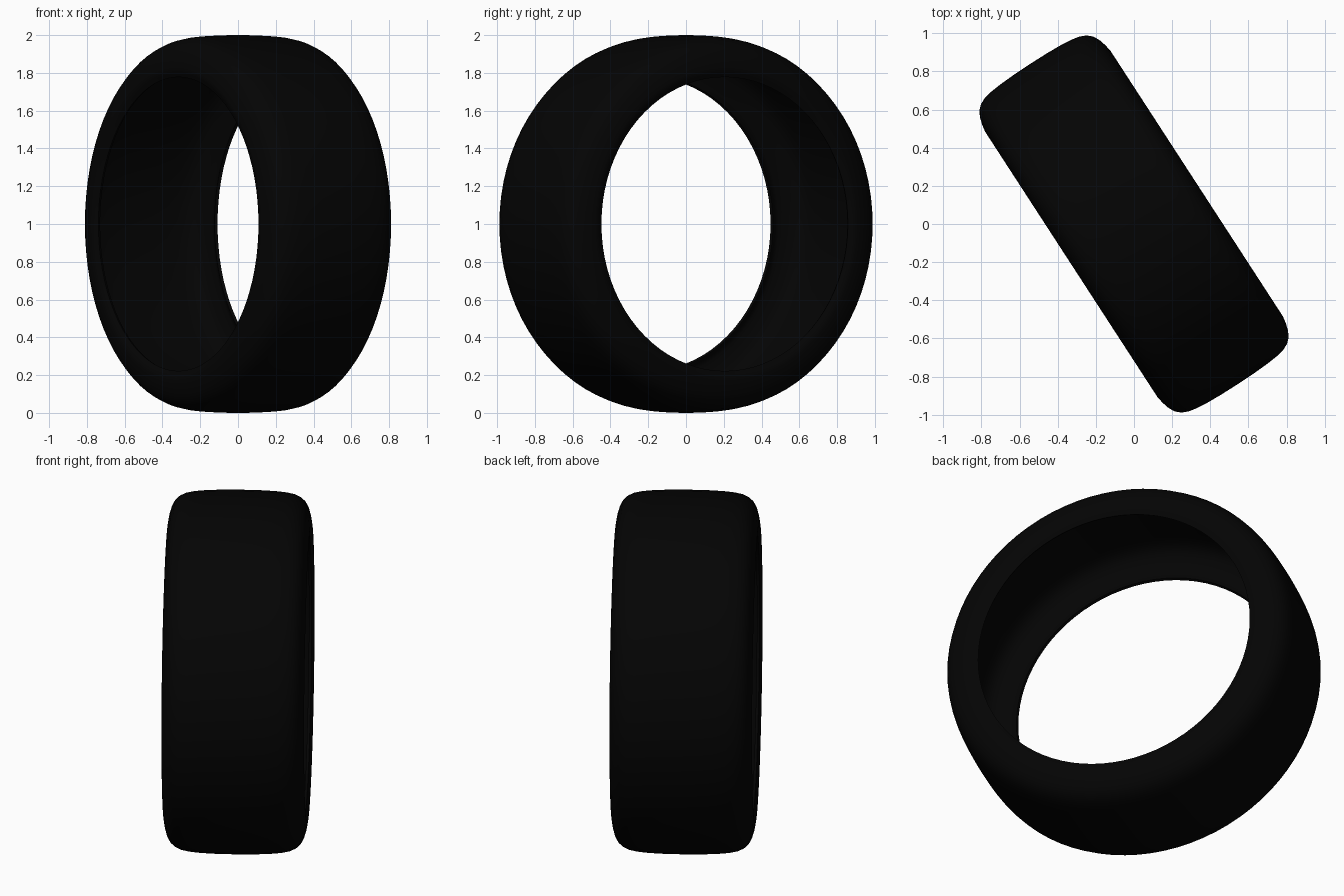
import bpy, bmesh, math
from mathutils import Matrix, Vector

THICKNESS = 0.016
SEGMENTS = 80

old = bpy.data.objects.get("Cube")
if old:
    bpy.data.objects.remove(old, do_unlink=True)

# Black rubber
rubber = bpy.data.materials.new("black rubber")
rubber.use_nodes = True
colour = (0.0012, 0.0012, 0.0012, 1)
rubber.diffuse_color = colour
rubber.node_tree.nodes["Principled BSDF"].inputs["Base Color"].default_value = colour

# Half of the outer cross-section as (offset along axle, radius): tread, shoulder, sidewall, bead
half = [(0.1, 0.999), (0.19, 0.995), (0.25, 0.989), (0.295, 0.98), (0.33, 0.964),
        (0.356, 0.94), (0.373, 0.908), (0.384, 0.87), (0.391, 0.83), (0.39, 0.81),
        (0.384, 0.797), (0.376, 0.778)]
outer = [Vector(p) for p in [(-a, r) for a, r in reversed(half)] + [(0, 1.0)] + half]


def inset(path, depth):
    """Shift an open path towards its hollow side."""
    shifted = []
    for i, point in enumerate(path):
        along = (path[min(i + 1, len(path) - 1)] - path[max(i - 1, 0)]).normalized()
        shifted.append(point + depth * Vector((along.y, -along.x)))
    return shifted


# Thin hollow casing: outer skin, then the inner skin back again
section = outer + inset(outer, THICKNESS)[::-1]

# Spin the closed section around the axle
bm = bmesh.new()
rings = []
for i in range(SEGMENTS):
    turn = Matrix.Rotation(2 * math.pi * i / SEGMENTS, 4, 'X')
    rings.append([bm.verts.new(turn @ Vector((a, 0, r))) for a, r in section])
for i, ring in enumerate(rings):
    following = rings[(i + 1) % SEGMENTS]
    for j in range(len(section)):
        k = (j + 1) % len(section)
        bm.faces.new((ring[j], ring[k], following[k], following[j]))
bmesh.ops.recalc_face_normals(bm, faces=bm.faces)

# Turn the axle to its heading and stand the tyre on the ground
bm.transform(Matrix.Translation((0, 0, 1)) @ Matrix.Rotation(math.radians(33), 4, 'Z'))
mesh = bpy.data.meshes.new("tyre")
bm.to_mesh(mesh)
bm.free()
mesh.materials.append(rubber)
tyre = bpy.data.objects.new("tyre", mesh)
bpy.context.collection.objects.link(tyre)

# Smooth rubber with crisp bead edges
bpy.ops.object.select_all(action='DESELECT')
tyre.select_set(True)
bpy.context.view_layer.objects.active = tyre
bpy.ops.object.shade_smooth_by_angle(angle=math.radians(50))
